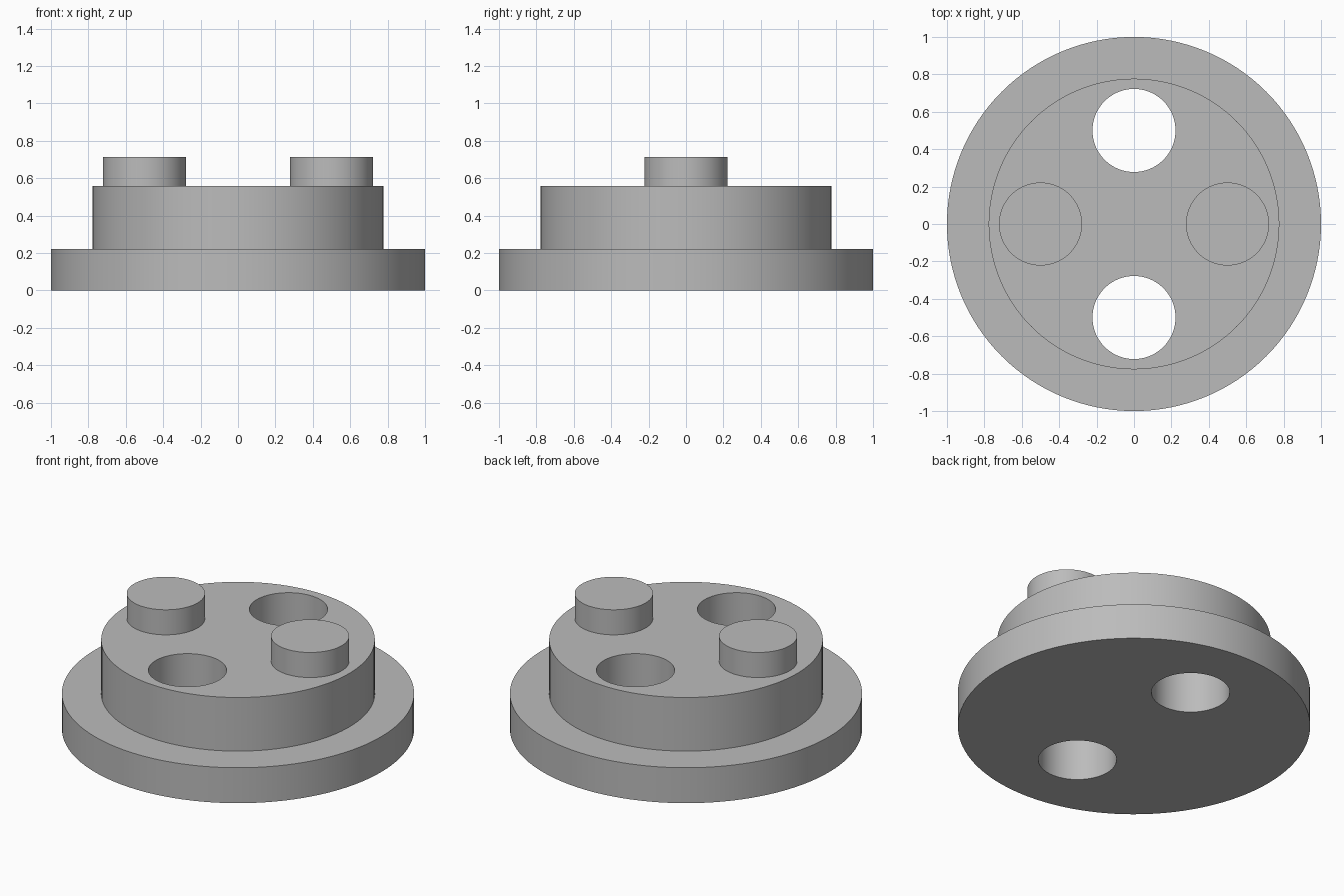
import bpy, bmesh, math

cube = bpy.data.objects.get("Cube")
if cube:
    bpy.data.objects.remove(cube, do_unlink=True)

SEGMENTS = 128
FLANGE_R, FLANGE_TOP = 1.0, 0.222
BOSS_R, BOSS_TOP = 0.777, 0.558
PEG_R, PEG_TOP = 0.222, 0.715
OFFSET = 0.5

grey = bpy.data.materials.new("plain grey")
grey.use_nodes = True
colour = (0.5, 0.5, 0.5, 1)
grey.diffuse_color = colour
grey.node_tree.nodes["Principled BSDF"].inputs["Base Color"].default_value = colour


def stepped_cylinder(name, steps, x=0, y=0):
    """Closed round solid from (radius, height) rings, bottom to top."""
    bm = bmesh.new()
    rings = []
    for radius, z in steps:
        rings.append([bm.verts.new((radius * math.cos(a), radius * math.sin(a), z))
                      for a in (math.tau * i / SEGMENTS for i in range(SEGMENTS))])
    for low, high in zip(rings, rings[1:]):
        for i in range(SEGMENTS):
            j = (i + 1) % SEGMENTS
            bm.faces.new((low[i], low[j], high[j], high[i]))
    bm.faces.new(rings[0][::-1])
    bm.faces.new(rings[-1])
    mesh = bpy.data.meshes.new(name)
    bm.to_mesh(mesh)
    bm.free()
    mesh.materials.append(grey)
    obj = bpy.data.objects.new(name, mesh)
    obj.location = (x, y, 0)
    bpy.context.collection.objects.link(obj)
    return obj


def smooth(obj):
    bpy.ops.object.select_all(action="DESELECT")
    obj.select_set(True)
    bpy.context.view_layer.objects.active = obj
    bpy.ops.object.shade_smooth_by_angle(angle=math.radians(30))


# Flange and raised boss in one body
body = stepped_cylinder("flanged_body", [
    (FLANGE_R, 0), (FLANGE_R, FLANGE_TOP), (BOSS_R, FLANGE_TOP), (BOSS_R, BOSS_TOP)])

# Two through holes, front and back
for side, name in ((-1, "front"), (1, "back")):
    cutter = stepped_cylinder(name + "_hole_cutter", [(PEG_R, -0.1), (PEG_R, 0.8)],
                              y=side * OFFSET)
    cut = body.modifiers.new(name + "_hole", "BOOLEAN")
    cut.operation = "DIFFERENCE"
    cut.solver = "EXACT"
    cut.object = cutter
    bpy.context.view_layer.objects.active = body
    bpy.ops.object.modifier_apply(modifier=cut.name)
    bpy.data.objects.remove(cutter, do_unlink=True)
smooth(body)

# Two pegs, left and right
for side, name in ((-1, "right"), (1, "left")):
    smooth(stepped_cylinder(name + "_peg", [(PEG_R, BOSS_TOP), (PEG_R, PEG_TOP)],
                            x=side * OFFSET))
